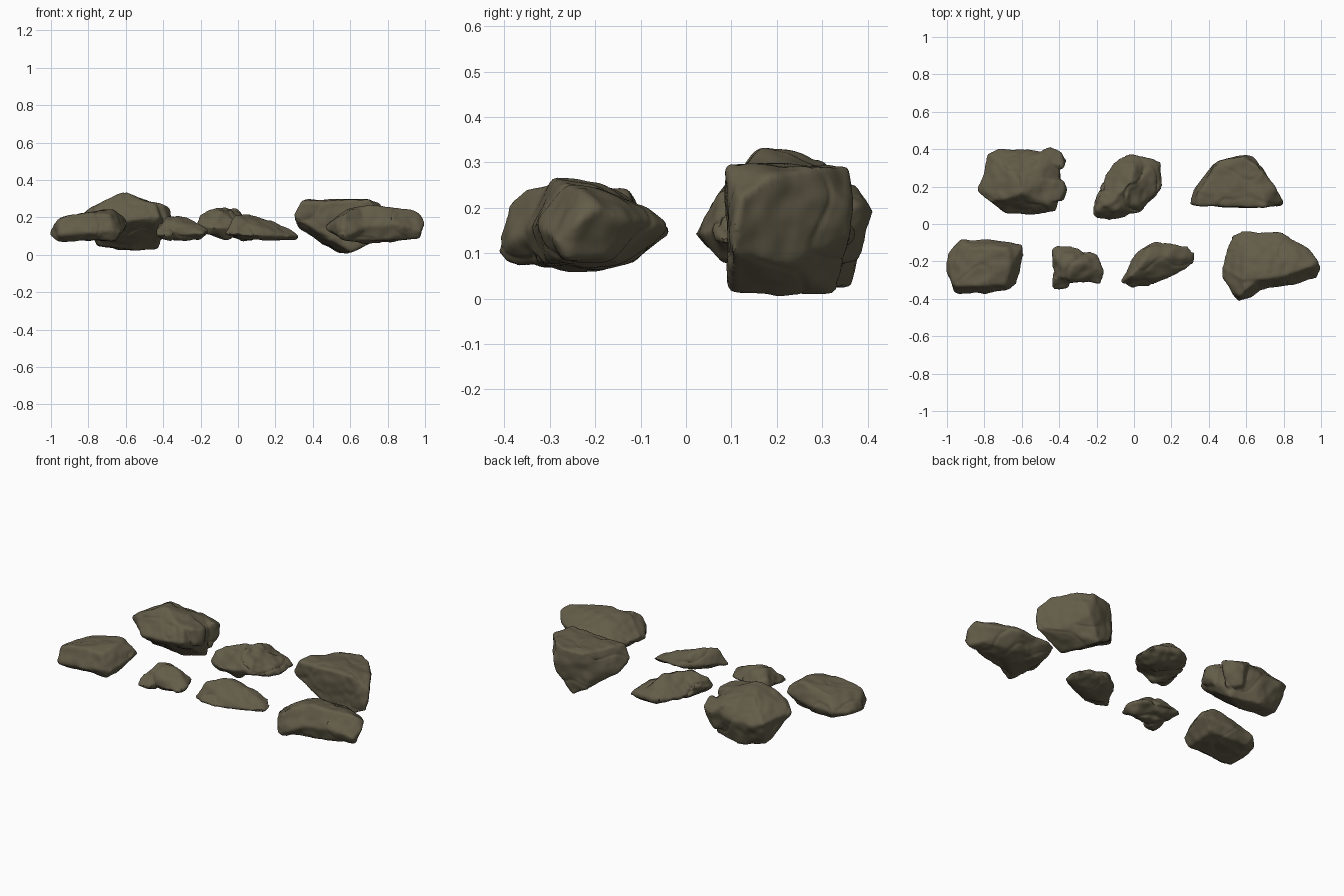
import bpy, bmesh, math
from mathutils import Vector, noise

stone = bpy.data.materials.new("olive_grey_stone")
stone.diffuse_color = (0.125, 0.108, 0.066, 1)


def rock(name, seed, *lumps, rough=0.009):
    """Chiselled lumps (convex hulls) fused, worn smooth and roughened."""
    bm = bmesh.new()
    for pts in lumps:
        vs = [bm.verts.new(p) for p in pts]
        res = bmesh.ops.convex_hull(bm, input=vs)
        junk = [g for g in res["geom_interior"] if isinstance(g, bmesh.types.BMVert)]
        bmesh.ops.delete(bm, geom=junk, context='VERTS')
    bmesh.ops.recalc_face_normals(bm, faces=bm.faces)
    me = bpy.data.meshes.new(name)
    bm.to_mesh(me)
    bm.free()
    ob = bpy.data.objects.new(name, me)
    bpy.context.collection.objects.link(ob)
    fuse = ob.modifiers.new("fuse", 'REMESH')
    fuse.mode = 'VOXEL'
    fuse.voxel_size = 0.008
    wear = ob.modifiers.new("wear", 'SMOOTH')
    wear.factor = 0.5
    wear.iterations = 7
    dg = bpy.context.evaluated_depsgraph_get()
    me = bpy.data.meshes.new_from_object(ob.evaluated_get(dg))
    ob.modifiers.clear()
    ob.data = me
    # weathered dents plus a few thin cracks
    off = Vector((seed * 3.7, seed * 1.3, seed * 2.1))
    moves = []
    for v in me.vertices:
        p = v.co + off
        d = rough * noise.noise(p * 9) + rough * 0.5 * noise.noise(p * 22)
        crack = abs(noise.noise(p * 5 + Vector((9, 4, 2))))
        d -= rough * 0.4 * max(0, 1 - crack / 0.06)
        moves.append(v.co + v.normal * (d + 0.004))
    for v, co in zip(me.vertices, moves):
        v.co = co
    me.materials.clear()
    me.materials.append(stone)
    bpy.context.view_layer.objects.active = ob
    ob.select_set(True)
    bpy.ops.object.shade_smooth_by_angle(angle=math.radians(40))
    ob.select_set(False)


# big back left boulder, undercut at the front: main body, front knob, back knob
rock("back_left_boulder", 1,
     [(-.83, .18, .21), (-.80, .17, .24), (-.78, .37, .20), (-.77, .12, .25), (-.71, .40, .18),
      (-.53, .39, .18), (-.67, .14, .31), (-.66, .30, .30), (-.60, .17, .33), (-.52, .20, .30),
      (-.53, .35, .25), (-.44, .10, .26), (-.42, .07, .20), (-.45, .36, .24), (-.53, .05, .19),
      (-.69, .06, .18), (-.40, .28, .22), (-.40, .26, .12), (-.43, .31, .03), (-.74, .24, .05),
      (-.75, .32, .05), (-.60, .36, .03), (-.55, .25, .03)],
     [(-.50, .12, .28), (-.40, .12, .27), (-.37, .18, .25), (-.38, .23, .25), (-.50, .24, .29),
      (-.36, .18, .19), (-.38, .13, .18), (-.39, .23, .13), (-.50, .18, .14)],
     [(-.52, .37, .25), (-.45, .41, .19), (-.39, .39, .21), (-.36, .34, .17), (-.38, .30, .24),
      (-.40, .31, .08), (-.46, .38, .08), (-.55, .28, .10)])

# back middle stone: sloping slab and raised left end
rock("back_middle_stone", 2,
     [(-.19, .19, .15), (-.13, .25, .15), (-.11, .32, .15), (-.03, .36, .14), (.03, .35, .15),
      (.14, .33, .12), (.15, .21, .12), (.09, .13, .12), (.03, .06, .13), (-.02, .22, .25),
      (-.08, .16, .25), (-.13, .10, .24), (.04, .24, .21), (.00, .31, .20), (-.06, .12, .10),
      (.03, .22, .08), (-.04, .28, .09), (.08, .28, .09), (.03, .10, .18)],
     [(-.22, .10, .17), (-.19, .19, .19), (-.22, .05, .16), (-.13, .01, .14), (-.20, .07, .21),
      (-.16, .10, .24), (-.09, .08, .23), (.02, .06, .15), (-.03, .16, .24), (-.16, .05, .11),
      (-.04, .10, .09), (-.13, .17, .11)], rough=0.016)

# back right boulder: flat top, keel underneath towards the back
rock("back_right_boulder", 3,
     [(.30, .11, .21), (.32, .10, .19), (.33, .19, .14), (.36, .18, .29), (.34, .10, .28),
      (.46, .34, .28), (.58, .36, .29), (.67, .30, .29), (.70, .09, .29), (.76, .19, .27),
      (.80, .12, .22), (.79, .10, .10), (.72, .20, .08), (.61, .10, .02), (.53, .33, .015),
      (.45, .32, .06), (.58, .20, .01), (.64, .35, .20), (.62, .36, .14), (.42, .31, .17)])

# front left block
rock("front_left_block", 4,
     [(-1, -.24, .11), (-.99, -.16, .12), (-.93, -.08, .13), (-.72, -.09, .14), (-.60, -.11, .16),
      (-.60, -.13, .19), (-.59, -.17, .16), (-.63, -.32, .12), (-.67, -.35, .13), (-.79, -.37, .12),
      (-.95, -.36, .11), (-.96, -.33, .19), (-.93, -.28, .20), (-.88, -.13, .21), (-.68, -.13, .24),
      (-.66, -.22, .24), (-.69, -.32, .21), (-.84, -.33, .22), (-.97, -.32, .08), (-.90, -.11, .08),
      (-.66, -.13, .09), (-.66, -.32, .075)])

# small front stone: peaked body and front left corner
rock("front_small_stone", 5,
     [(-.44, -.30, .11), (-.44, -.14, .12), (-.42, -.12, .12), (-.33, -.12, .12), (-.20, -.16, .13),
      (-.16, -.25, .13), (-.18, -.32, .11), (-.38, -.29, .10), (-.38, -.22, .20), (-.28, -.21, .20),
      (-.38, -.28, .18), (-.37, -.16, .18), (-.36, -.20, .08), (-.30, -.27, .08), (-.21, -.24, .17),
      (-.21, -.25, .08), (-.25, -.29, .15)],
     [(-.44, -.33, .10), (-.43, -.35, .10), (-.35, -.34, .11), (-.33, -.28, .13), (-.42, -.24, .10),
      (-.38, -.26, .18), (-.43, -.30, .15), (-.36, -.28, .08)], rough=0.015)

# front middle sliver, thinning to the right
rock("front_middle_sliver", 6,
     [(-.07, -.31, .11), (-.04, -.23, .13), (.01, -.16, .14), (.11, -.09, .13), (.19, -.10, .13),
      (.29, -.12, .12), (.33, -.16, .10), (.32, -.21, .09), (.25, -.26, .10), (.16, -.29, .10),
      (.09, -.33, .10), (-.01, -.34, .11), (-.02, -.28, .21), (.05, -.20, .215), (.17, -.18, .18),
      (.08, -.13, .18), (.20, -.13, .16), (.27, -.18, .14), (.03, -.25, .08), (.20, -.19, .09),
      (.31, -.18, .08), (.10, -.29, .15)])

# front right slab: long body and front left corner
rock("front_right_slab", 7,
     [(.47, -.23, .16), (.49, -.16, .15), (.53, -.06, .15), (.59, -.04, .15), (.67, -.05, .15),
      (.79, -.05, .16), (.86, -.09, .17), (.93, -.13, .17), (.98, -.19, .20), (1, -.24, .17),
      (.98, -.29, .13), (.86, -.32, .16), (.60, -.36, .15), (.48, -.30, .13), (.58, -.30, .25),
      (.70, -.29, .26), (.72, -.19, .25), (.60, -.13, .21), (.82, -.27, .25), (.94, -.23, .24),
      (.80, -.09, .20), (.97, -.26, .09), (.93, -.18, .09), (.76, -.31, .08), (.72, -.12, .08),
      (.58, -.12, .09), (.70, -.22, .06), (.60, -.33, .08)],
     [(.47, -.27, .15), (.53, -.36, .17), (.56, -.41, .10), (.62, -.39, .12), (.70, -.33, .15),
      (.56, -.39, .17), (.57, -.385, .21), (.60, -.35, .245), (.66, -.29, .25), (.56, -.28, .23),
      (.57, -.39, .08), (.64, -.28, .08), (.53, -.27, .10)])
